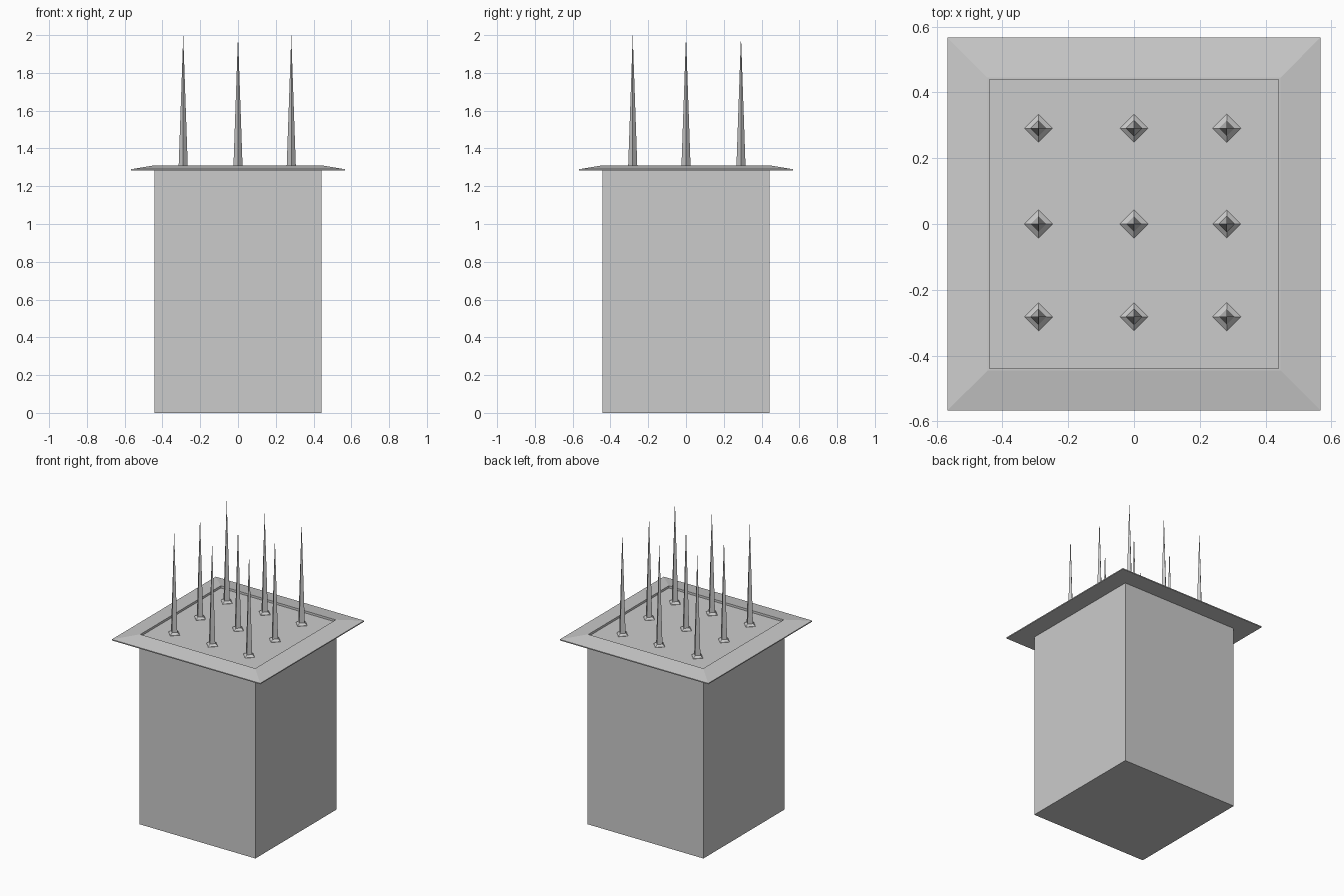
import bpy, bmesh
from math import cos, sin, pi

if "Cube" in bpy.data.objects:
    bpy.data.objects.remove(bpy.data.objects["Cube"])


def loft(name, sections, turn, location=(0, 0, 0)):
    """Stack four-sided rings of (corner radius, height); radius 0 closes in a point."""
    bm = bmesh.new()
    rings = []
    for r, z in sections:
        count = 4 if r > 0 else 1
        rings.append([bm.verts.new((r * cos(turn + i * pi / 2),
                                    r * sin(turn + i * pi / 2), z))
                      for i in range(count)])
    for a, b in zip(rings, rings[1:]):
        for i in range(4):
            j = (i + 1) % 4
            if len(b) == 1:
                bm.faces.new((a[i], a[j], b[0]))
            else:
                bm.faces.new((a[i], a[j], b[j], b[i]))
    bm.faces.new(rings[0][::-1])
    if len(rings[-1]) == 4:
        bm.faces.new(rings[-1])
    bmesh.ops.recalc_face_normals(bm, faces=bm.faces)
    mesh = bpy.data.meshes.new(name)
    bm.to_mesh(mesh)
    bm.free()
    obj = bpy.data.objects.new(name, mesh)
    obj.location = location
    bpy.context.collection.objects.link(obj)
    return obj


def square(half, z):
    return (half * 2 ** 0.5, z)


# Square pillar body
loft("pillar", [square(0.443, 0), square(0.443, 1.287)], pi / 4)

# Overhanging cap with sloped border, thin rim and shallow recessed floor
FLOOR = 1.295
loft("cap", [square(0.567, 1.283), square(0.567, 1.29), square(0.445, 1.31),
             square(0.439, 1.31), square(0.439, FLOOR)], pi / 4)

# Three by three grid of diamond-section spikes with flared feet
for row, y in enumerate((-0.282, 0, 0.291)):
    for col, x in enumerate((-0.29, 0, 0.282)):
        loft(f"spike_{row}_{col}",
             [(0.043, FLOOR - 0.004), (0.043, FLOOR + 0.002),
              (0.024, 1.31), (0, 2.0)], 0, (x, y, 0))
